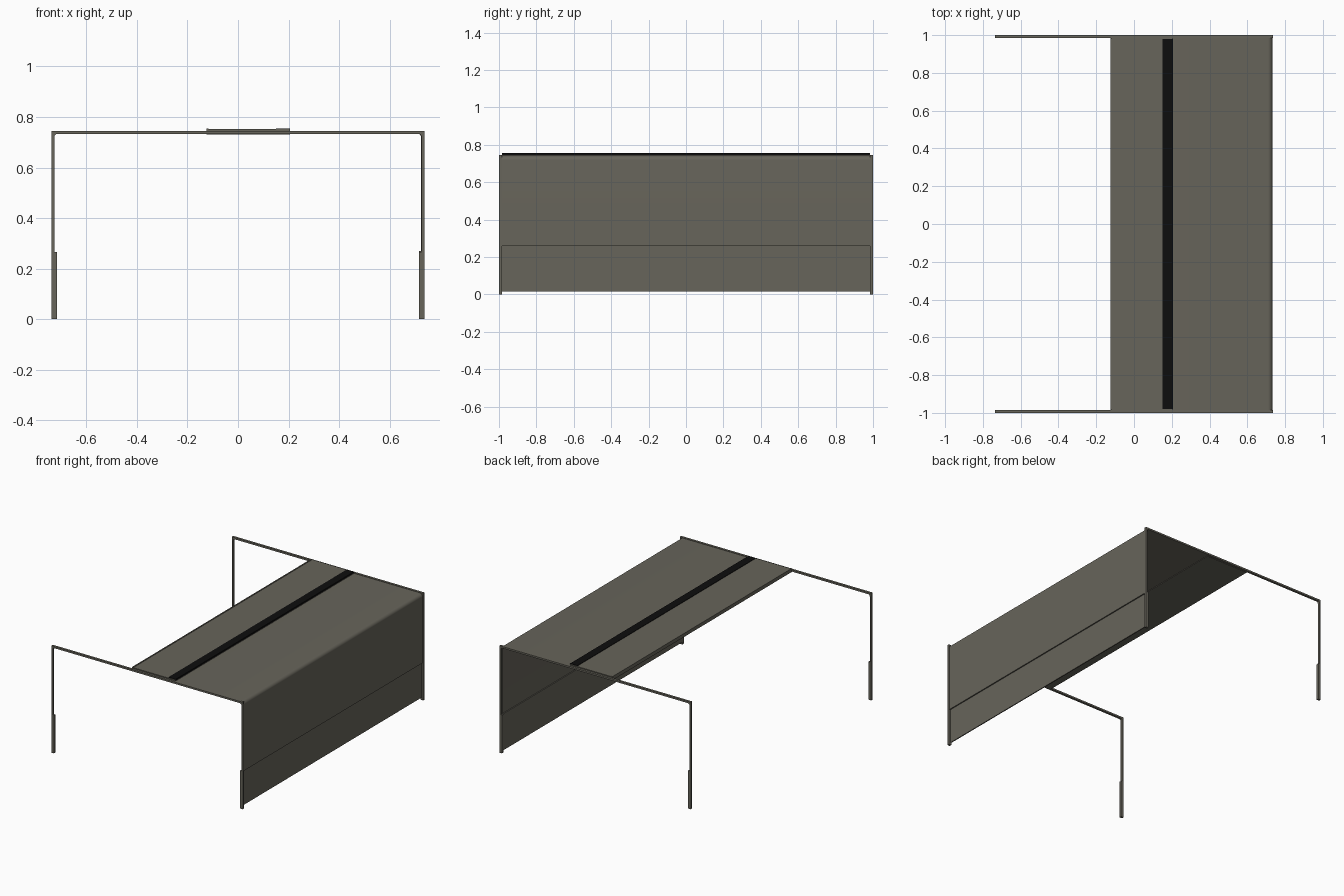
import bpy, bmesh, math

if "Cube" in bpy.data.objects:
    bpy.data.objects.remove(bpy.data.objects["Cube"])

def material(name, rgb):
    m = bpy.data.materials.new(name)
    m.diffuse_color = (*rgb, 1)
    m.use_nodes = True
    m.node_tree.nodes["Principled BSDF"].inputs["Base Color"].default_value = m.diffuse_color
    return m

METAL = material("grey_brown_metal", (0.135, 0.128, 0.103))
BLACK = material("black_seal", (0.004, 0.004, 0.004))

def extrude(name, profile, y0, y1, mat):
    """Extrude an x,z profile along y."""
    bm = bmesh.new()
    face = bm.faces.new([bm.verts.new((x, y0, z)) for x, z in profile])
    out = bmesh.ops.extrude_face_region(bm, geom=[face])["geom"]
    moved = [v for v in out if isinstance(v, bmesh.types.BMVert)]
    bmesh.ops.translate(bm, verts=moved, vec=(0, y1 - y0, 0))
    bmesh.ops.recalc_face_normals(bm, faces=bm.faces)
    me = bpy.data.meshes.new(name)
    bm.to_mesh(me)
    bm.free()
    me.materials.append(mat)
    ob = bpy.data.objects.new(name, me)
    bpy.context.collection.objects.link(ob)
    return ob

def box(x0, x1, z0, z1):
    return [(x0, z0), (x1, z0), (x1, z1), (x0, z1)]

def arc(cx, cz, r, a0, a1, n=8):
    return [(cx + r * math.cos(math.radians(a0 + (a1 - a0) * i / n)),
             cz + r * math.sin(math.radians(a0 + (a1 - a0) * i / n))) for i in range(n + 1)]

# Portal frames: thin rail with wider feet and small inner fillets
X, XI, XF, TOP, BEAM, FOOT = 0.737, 0.726, 0.717, 0.745, 0.733, 0.265
half = [(XF, 0), (X, 0), (X, TOP)]
inner = arc(XI - 0.012, BEAM - 0.012, 0.012, 90, 0, 4) + [(XI, FOOT), (XF, FOOT)]
frame = half + [(-x, z) for x, z in reversed(half)]
frame += [(-x, z) for x, z in reversed(inner)] + inner
for label, y in (("front", -1.0), ("back", 0.984)):
    extrude(label + "_frame", frame, y, y + 0.016, METAL)

# Curved door sheet: side wall bending into the top
W = 0.985
R = 0.024
cx, cz = 0.733 - R, 0.742 - R
sheet = [(0.733, 0.26)] + arc(cx, cz, R, 0, 90) + [(0.15, 0.742), (0.15, 0.734)]
sheet += arc(cx, cz, R - 0.008, 90, 0) + [(0.725, 0.26)]
door = extrude("curved_door_sheet", sheet, -W, W, METAL)
bpy.context.view_layer.objects.active = door
door.select_set(True)
bpy.ops.object.shade_smooth_by_angle(angle=math.radians(30))

# Lower door panel sliding behind the upper sheet
extrude("lower_door_panel", box(0.717, 0.724, 0.016, 0.27), -W, W, METAL)

# Raised top panel with a lip on its free edge
extrude("top_panel", box(-0.125, 0.205, 0.730, 0.752), -W, W, METAL)
extrude("top_panel_lip", box(-0.125, -0.117, 0.752, 0.755), -W, W, METAL)

# Black seal strip along the joint
extrude("seal_strip", box(0.15, 0.206, 0.746, 0.755), -0.98, 0.98, BLACK)
